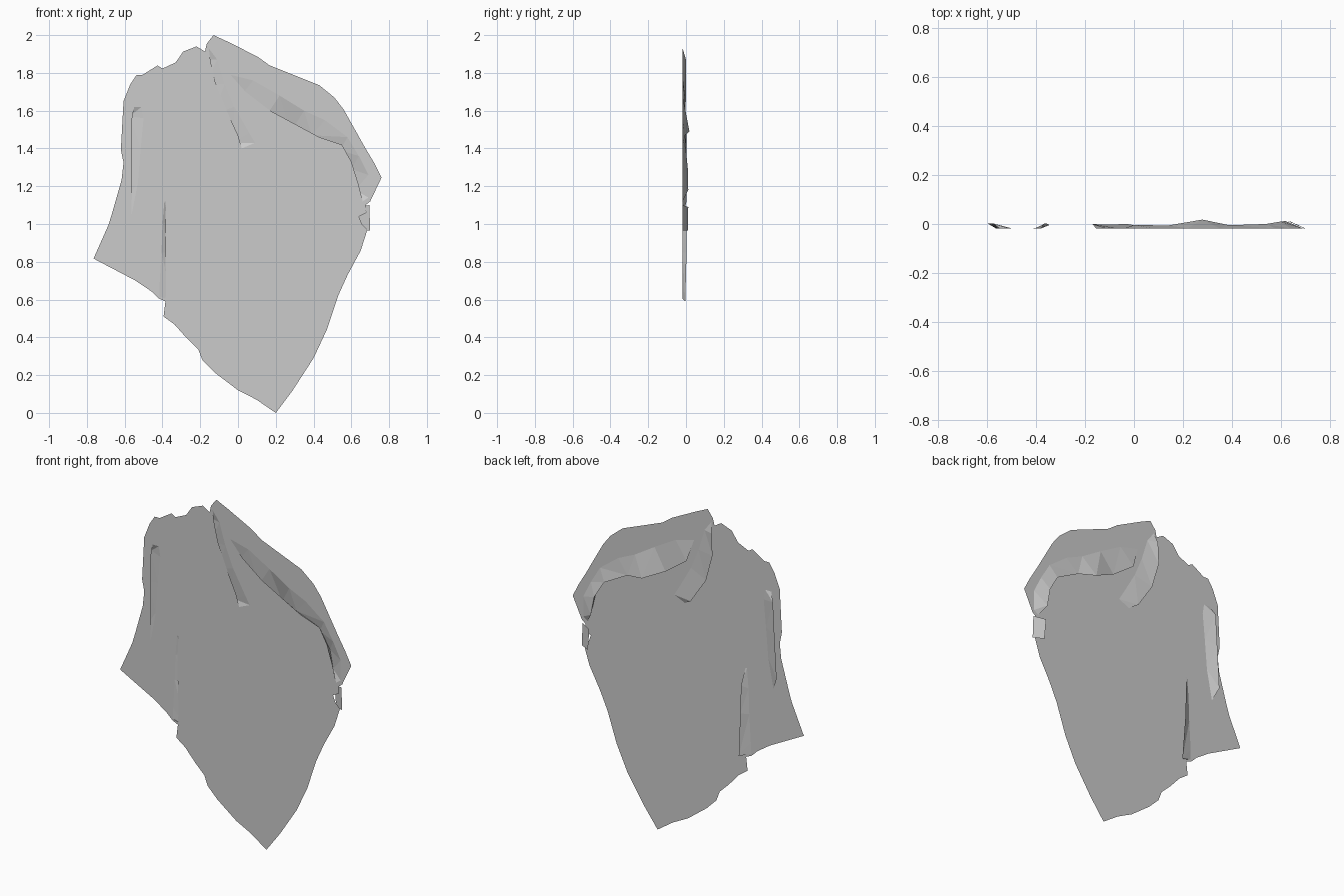
import bpy
from mathutils import Vector
from mathutils.geometry import delaunay_2d_cdt

BASE_Y = -0.018   # depth of the flat cloth; folds rise behind it

# Silhouette of the cloth, counter-clockwise seen from the front (x, z)
outline = [
    (0.2, 0), (0.29, 0.12), (0.40, 0.29), (0.47, 0.44), (0.53, 0.62), (0.58, 0.73),
    (0.65, 0.86), (0.685, 0.97), (0.655, 1.0), (0.64, 1.04), (0.68, 1.06), (0.675, 1.10),
    (0.70, 1.12), (0.76, 1.246), (0.72, 1.325), (0.675, 1.40), (0.56, 1.605),
    (0.51, 1.67), (0.43, 1.735), (0.167, 1.84), (0.103, 1.886), (-0.056, 1.966),
    (-0.13, 2.0), (-0.165, 1.955), (-0.175, 1.913), (-0.22, 1.94), (-0.29, 1.913),
    (-0.33, 1.855), (-0.40, 1.823), (-0.426, 1.839), (-0.505, 1.79), (-0.537, 1.79),
    (-0.57, 1.74), (-0.606, 1.65), (-0.62, 1.394), (-0.606, 1.325), (-0.616, 1.235),
    (-0.664, 1.066), (-0.685, 0.997), (-0.765, 0.817), (-0.542, 0.70), (-0.458, 0.643),
    (-0.42, 0.606), (-0.384, 0.59), (-0.394, 0.51), (-0.336, 0.468), (-0.27, 0.394),
    (-0.21, 0.336), (-0.188, 0.278), (-0.124, 0.214), (0, 0.12), (0.098, 0.07)]

flat = [Vector(p) for p in outline]                      # pattern positions
shaped = [Vector((x, BASE_Y, z)) for x, z in outline]    # folded positions
edges = []


def add_point(p, pos=None):
    flat.append(Vector(p))
    shaped.append(Vector(pos) if pos else Vector((p[0], BASE_Y, p[1])))
    return len(flat) - 1


def add_fold(crease, free, base):
    """Pleat: cloth leaves at base, runs to the free edge behind, tucks back to crease."""
    c = [add_point(p) for p in crease]
    b = [add_point(p) for p in base]
    r = []
    for i, (x, y, z) in enumerate(free, 1):
        mid = Vector(crease[i]).lerp(Vector(base[i]), 0.3)
        r.append(add_point(mid, (x, y, z)))
    for row in (c, b, [c[0]] + r + [c[-1]]):
        edges.extend(zip(row, row[1:]))
    edges.extend([(c[0], b[0]), (c[-1], b[-1])])
    for i, k in enumerate(r, 1):
        edges.extend([(c[i], k), (k, b[i])])


# Neck fold
add_fold([(-0.155, 1.93), (-0.145, 1.86), (-0.12, 1.75), (-0.06, 1.60), (0.0, 1.47), (0.02, 1.40)],
         [(-0.17, 0.0, 1.87), (-0.175, 0.001, 1.74), (-0.13, -0.003, 1.58), (-0.03, 0.0, 1.43)],
         [(-0.13, 1.95), (-0.11, 1.87), (-0.07, 1.74), (-0.02, 1.62), (0.06, 1.48), (0.09, 1.43)])

# Collar fold
add_fold([(-0.04, 1.79), (0.04, 1.70), (0.17, 1.60), (0.30, 1.53), (0.43, 1.46),
          (0.55, 1.42), (0.60, 1.33), (0.635, 1.22), (0.66, 1.12)],
         [(0.0, -0.004, 1.66), (0.14, -0.006, 1.56), (0.28, 0.018, 1.49), (0.39, -0.005, 1.47),
          (0.54, 0.0, 1.39), (0.60, 0.01, 1.29), (0.62, 0.012, 1.18)],
         [(-0.02, 1.84), (0.08, 1.76), (0.22, 1.68), (0.35, 1.60), (0.46, 1.55),
          (0.58, 1.46), (0.64, 1.36), (0.69, 1.26), (0.69, 1.14)])

# Sleeve fold
add_fold([(-0.55, 1.62), (-0.56, 1.56), (-0.56, 1.40), (-0.56, 1.22), (-0.565, 1.04)],
         [(-0.575, 0.002, 1.57), (-0.585, 0.003, 1.38), (-0.60, 0.003, 1.12)],
         [(-0.51, 1.62), (-0.50, 1.56), (-0.515, 1.40), (-0.53, 1.22), (-0.55, 1.03)])

# Underarm fold rising from the hem
add_fold([(-0.38, 1.12), (-0.385, 1.02), (-0.385, 0.85), (-0.38, 0.68), (-0.383, 0.605)],
         [(-0.365, 0.003, 1.02), (-0.36, 0.003, 0.85), (-0.345, -0.004, 0.59)],
         [(-0.39, 1.12), (-0.40, 1.00), (-0.405, 0.85), (-0.415, 0.68), (-0.415, 0.615)])

# Cloth sheet: triangulate the pattern, then move every point to its folded place
verts, _, faces, orig, _, _ = delaunay_2d_cdt(
    flat, edges, [list(range(len(outline)))], 1, 1e-5)
points = [shaped[o[0]] if o else Vector((v.x, BASE_Y, v.y)) for v, o in zip(verts, orig)]


def make_object(name, pts, polys):
    mesh = bpy.data.meshes.new(name)
    mesh.from_pydata(pts, [], polys)
    mesh.update()
    obj = bpy.data.objects.new(name, mesh)
    bpy.context.collection.objects.link(obj)
    return obj


make_object("cloth_sheet", points, faces)

# Small side tab turned in behind the edge
make_object("side_tab",
            [(0.64, 0.010, 0.965), (0.70, BASE_Y, 0.965), (0.695, BASE_Y, 1.10), (0.63, 0.012, 1.09)],
            [(0, 1, 2, 3)])
